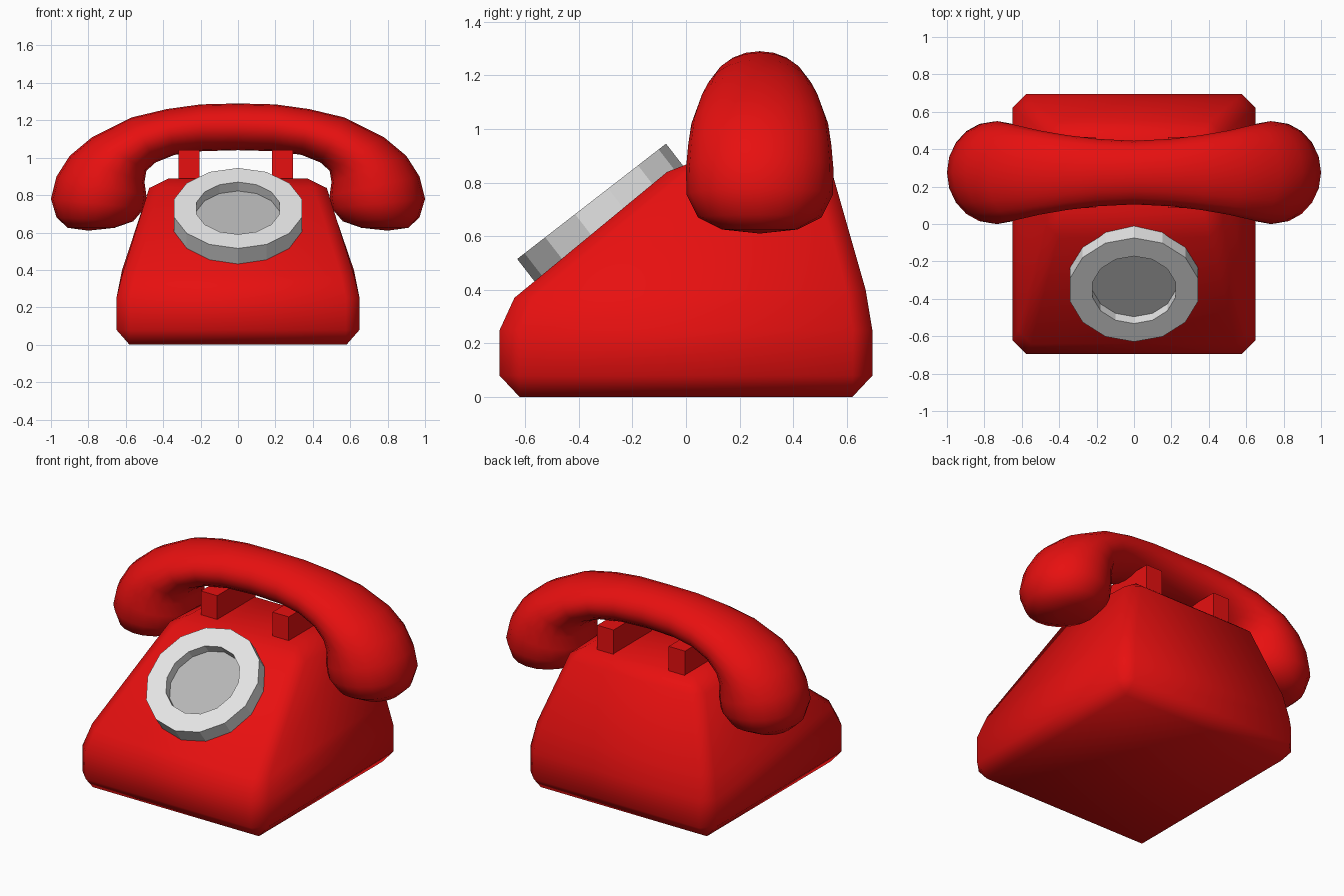
import bpy, bmesh
from math import sin, cos, pi
from mathutils import Vector

cube = bpy.data.objects.get("Cube")
if cube:
    bpy.data.objects.remove(cube, do_unlink=True)


def material(name, rgb):
    mat = bpy.data.materials.new(name)
    mat.use_nodes = True
    mat.diffuse_color = (*rgb, 1)
    bsdf = next(n for n in mat.node_tree.nodes if n.type == 'BSDF_PRINCIPLED')
    bsdf.inputs["Base Color"].default_value = (*rgb, 1)
    return mat


red = material("glossy red", (0.8, 0.005, 0.005))
silver = material("light grey", (0.78, 0.78, 0.78))
grey = material("mid grey", (0.47, 0.47, 0.47))


def loft(name, rings, mats, smooth, last_mat=0):
    """Skin a list of equal rings, cap both ends and merge collapsed points."""
    bm = bmesh.new()
    loops = [[bm.verts.new(p) for p in ring] for ring in rings]
    n = len(loops[0])
    for a, b in zip(loops, loops[1:]):
        for i in range(n):
            j = (i + 1) % n
            bm.faces.new((a[i], a[j], b[j], b[i]))
    bm.faces.new(loops[0])
    bm.faces.new(loops[-1]).material_index = last_mat
    bmesh.ops.remove_doubles(bm, verts=bm.verts[:], dist=0.0005)
    bmesh.ops.recalc_face_normals(bm, faces=bm.faces[:])
    for f in bm.faces:
        f.smooth = smooth
    mesh = bpy.data.meshes.new(name)
    bm.to_mesh(mesh)
    bm.free()
    obj = bpy.data.objects.new(name, mesh)
    bpy.context.collection.objects.link(obj)
    for m in mats:
        mesh.materials.append(m)
    return obj


def body_ring(x, front, back, c):
    """Rectangle with cut corners; front and back are (y, z)."""
    (yf, zf), (yb, zb) = front, back

    def z(y):
        return zf + (zb - zf) * (y - yf) / (yb - yf)
    pts = [(x, yf + c), (x, yb - c), (x - c, yb), (c - x, yb),
           (-x, yb - c), (-x, yf + c), (c - x, yf), (x - c, yf)]
    return [(px, py, z(py)) for px, py in pts]


# Body: wedge with chamfered edges
loft("body", [
    body_ring(0.58, (-0.62, 0), (0.62, 0), 0),
    body_ring(0.65, (-0.695, 0.08), (0.695, 0.08), 0.073),
    body_ring(0.65, (-0.695, 0.25), (0.695, 0.25), 0.073),
    body_ring(0.62, (-0.64, 0.37), (0.67, 0.40), 0.07),
    body_ring(0.475, (-0.07, 0.84), (0.55, 0.82), 0.07),
    body_ring(0.37, (0.06, 0.89), (0.46, 0.89), 0),
], [red], True)

# Handset: outer x, z, inner x, z and half depth, from the middle to one end
stations = [
    (0.00, 1.29, 0.00, 1.04, 0.17),
    (0.20, 1.285, 0.19, 1.035, 0.18),
    (0.38, 1.26, 0.34, 1.015, 0.20),
    (0.57, 1.215, 0.44, 0.975, 0.225),
    (0.78, 1.11, 0.49, 0.93, 0.255),
    (0.90, 1.01, 0.50, 0.87, 0.267),
    (0.97, 0.90, 0.49, 0.80, 0.275),
    (1.00, 0.78, 0.50, 0.73, 0.273),
    (0.97, 0.68, 0.56, 0.66, 0.23),
    (0.91, 0.625, 0.66, 0.625, 0.14),
    (0.80, 0.61, 0.80, 0.61, 0.0),
]
mirrored = [(-a, b, -c, d, e) for a, b, c, d, e in stations[:0:-1]]
HANDSET_Y, SIDES = 0.275, 20


def handset_ring(ox, oz, ix, iz, depth):
    outer, inner = Vector((ox, HANDSET_Y, oz)), Vector((ix, HANDSET_Y, iz))
    mid, half = (outer + inner) / 2, (outer - inner) / 2
    side = Vector((0, depth, 0))
    return [mid + half * cos(2 * pi * k / SIDES) + side * sin(2 * pi * k / SIDES)
            for k in range(SIDES)]


loft("handset", [handset_ring(*s) for s in mirrored + stations], [red], True)

# Cradle bars under the handset
for name, x in (("right_cradle_bar", -0.262), ("left_cradle_bar", 0.238)):
    w = 0.057
    loft(name, [[(x - w, 0.085, z), (x + w, 0.085, z),
                 (x + w, 0.465, z), (x - w, 0.465, z)] for z in (0.8, 1.04)],
         [red], False)

# Dial: faceted tilted ring with a darker recessed floor
up = Vector((0, 0.555, 0.43)).normalized()
normal = Vector((0, -up.z, up.y))
face_centre = Vector((0, -0.352, 0.73))


def dial_ring(radius, depth, sides=14):
    return [face_centre - normal * depth
            + Vector((radius * sin(2 * pi * k / sides), 0, 0))
            + up * radius * cos(2 * pi * k / sides) for k in range(sides)]


loft("dial", [dial_ring(0.351, 0.108), dial_ring(0.351, 0),
              dial_ring(0.228, 0), dial_ring(0.228, 0.06)],
     [silver, grey], False, last_mat=1)
